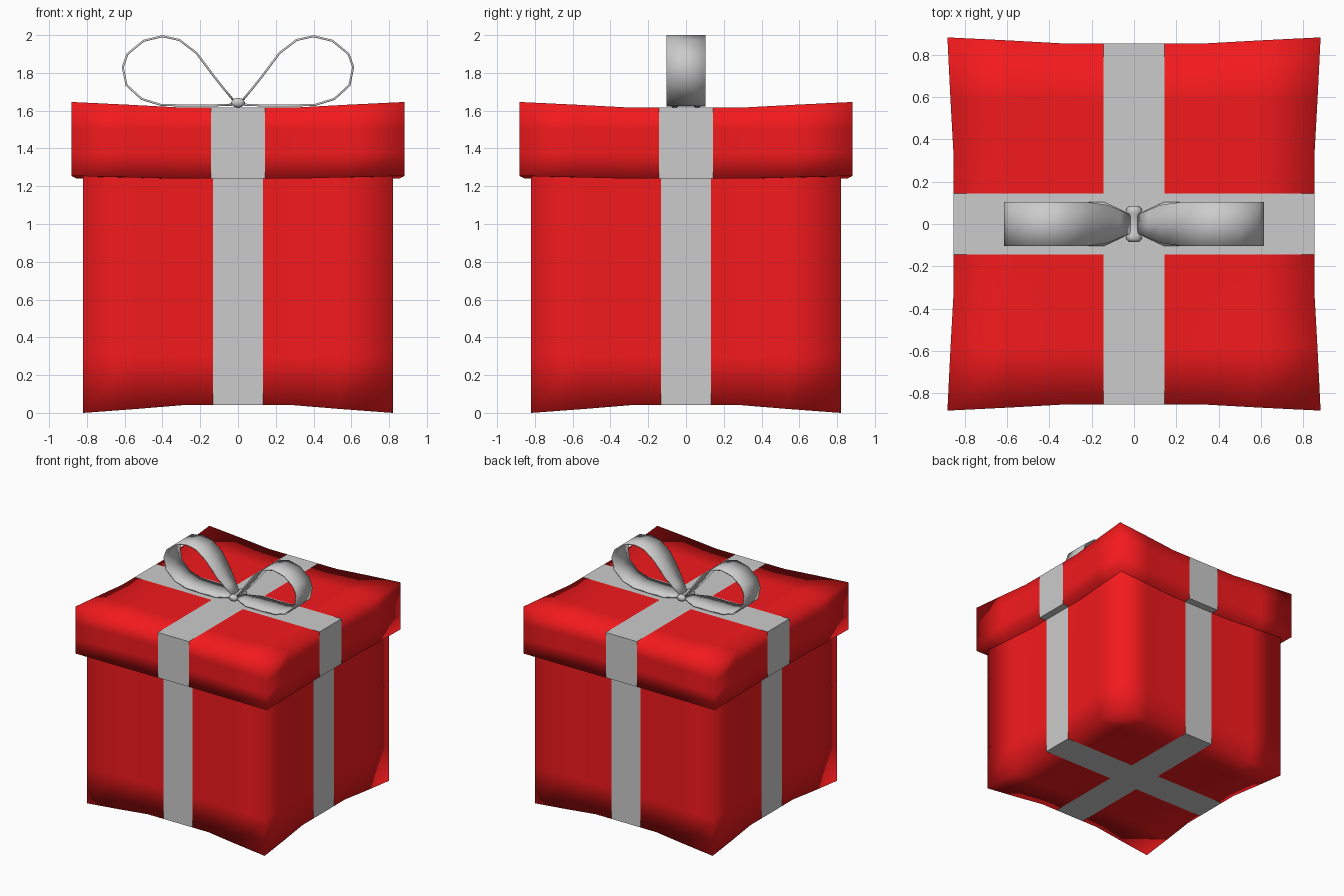
import bpy, bmesh, math

if "Cube" in bpy.data.objects:
    bpy.data.objects.remove(bpy.data.objects["Cube"])

red = bpy.data.materials.new("red_wrap")
red.diffuse_color = (0.9, 0.01, 0.012, 1)
red.use_nodes = True
red.node_tree.nodes["Principled BSDF"].inputs["Base Color"].default_value = red.diffuse_color


def finish(name, bm, mat=None, angle=None):
    me = bpy.data.meshes.new(name)
    bm.to_mesh(me)
    bm.free()
    ob = bpy.data.objects.new(name, me)
    bpy.context.collection.objects.link(ob)
    if mat:
        me.materials.append(mat)
    me.shade_smooth()
    if angle:
        bpy.context.view_layer.objects.active = ob
        ob.select_set(True)
        bpy.ops.object.shade_smooth_by_angle(angle=math.radians(angle))
        ob.select_set(False)
    return ob


def flared_box(name, mid, corner, flat, ribbon, zs, z_mid, open_top=False):
    """Box with flared corners, split into red panels and a grey ribbon cross.
    zs are the corner heights, z_mid the bottom and top heights mid-face."""
    half = [ribbon, flat, (flat + mid) / 2, mid]
    grid = [-c for c in reversed(half)] + half
    n, m = len(grid) - 1, len(zs) - 1

    def t(c):
        return min(1, max(0, (abs(c) - flat) / (mid - flat)))

    def point(i, j, k):
        x, y, z = grid[i], grid[j], zs[k]
        px, py = x, y
        if i in (0, n):
            px += math.copysign((corner - mid) * t(y), x)
        if j in (0, n):
            py += math.copysign((corner - mid) * t(x), y)
        if k in (0, m):
            base = z_mid[0] if k == 0 else z_mid[1]
            z = base + (z - base) * t(x) * t(y)
        return px, py, z

    def build(want_ribbon):
        bm = bmesh.new()
        verts = {}

        def quad(keys, is_ribbon):
            if is_ribbon != want_ribbon:
                return
            for q in keys:
                if q not in verts:
                    verts[q] = bm.verts.new(point(*q))
            bm.faces.new([verts[q] for q in keys])

        c = n // 2
        for a in range(n):
            for k in range(m):          # four walls
                b = a + 1
                quad([(a, 0, k), (b, 0, k), (b, 0, k + 1), (a, 0, k + 1)], a == c)
                quad([(b, n, k), (a, n, k), (a, n, k + 1), (b, n, k + 1)], a == c)
                quad([(n, a, k), (n, b, k), (n, b, k + 1), (n, a, k + 1)], a == c)
                quad([(0, b, k), (0, a, k), (0, a, k + 1), (0, b, k + 1)], a == c)
            for j in range(n):          # top and bottom
                s = [(a, j), (a + 1, j), (a + 1, j + 1), (a, j + 1)]
                on = a == c or j == c
                quad([(p, q, 0) for p, q in reversed(s)], on)
                if not open_top:
                    quad([(p, q, m) for p, q in s], on)
        return bm

    finish(name + "_wrap", build(False), red)
    finish(name + "_ribbon", build(True), None, 40)


# box body and lid
flared_box("box_body", 0.79, 0.82, 0.28, 0.133, [0, 0.3, 0.95, 1.26], (0.042, 1.25), True)
flared_box("box_lid", 0.852, 0.882, 0.31, 0.143, [1.255, 1.38, 1.5, 1.646], (1.24, 1.617))

# bow loops: one closed ribbon path (x, z, half width), mirrored
path = [(0.02, 1.65, 0.045), (0.07, 1.71, 0.065), (0.13, 1.785, 0.09), (0.22, 1.905, 0.103),
        (0.31, 1.974, 0.103), (0.40, 1.994, 0.103), (0.50, 1.97, 0.103), (0.585, 1.90, 0.103),
        (0.61, 1.83, 0.103), (0.59, 1.735, 0.103), (0.51, 1.662, 0.103), (0.41, 1.631, 0.103),
        (0.28, 1.627, 0.103), (0.14, 1.627, 0.103), (0.08, 1.63, 0.075), (0.02, 1.632, 0.045)]
for name, side in (("bow_loop_right", 1), ("bow_loop_left", -1)):
    bm = bmesh.new()
    rows = [[bm.verts.new((side * x, w * s, z)) for s in (-1, 0, 1)] for x, z, w in path]
    for r0, r1 in zip(rows, rows[1:]):
        for i in range(2):
            f = [r0[i], r0[i + 1], r1[i + 1], r1[i]]
            bm.faces.new(f if side > 0 else f[::-1])
    ob = finish(name, bm, None, 50)
    sol = ob.modifiers.new("thickness", "SOLIDIFY")
    sol.thickness = 0.011
    sol.offset = 0

# knot: pinched band with flared ends
profile = [(-0.085, 0.022), (-0.07, 0.037), (-0.052, 0.036), (-0.035, 0.027),
           (0.035, 0.027), (0.052, 0.036), (0.07, 0.037), (0.085, 0.022)]
bm = bmesh.new()
N = 12
rings = [[bm.verts.new((r * math.cos(2 * math.pi * i / N), y,
                        1.642 + 0.7 * r * math.sin(2 * math.pi * i / N))) for i in range(N)]
         for y, r in profile]
for r0, r1 in zip(rings, rings[1:]):
    for i in range(N):
        bm.faces.new([r0[i], r1[i], r1[(i + 1) % N], r0[(i + 1) % N]])
bm.faces.new(rings[0])
bm.faces.new(rings[-1])
bmesh.ops.recalc_face_normals(bm, faces=bm.faces)
finish("bow_knot", bm, None, 60)
